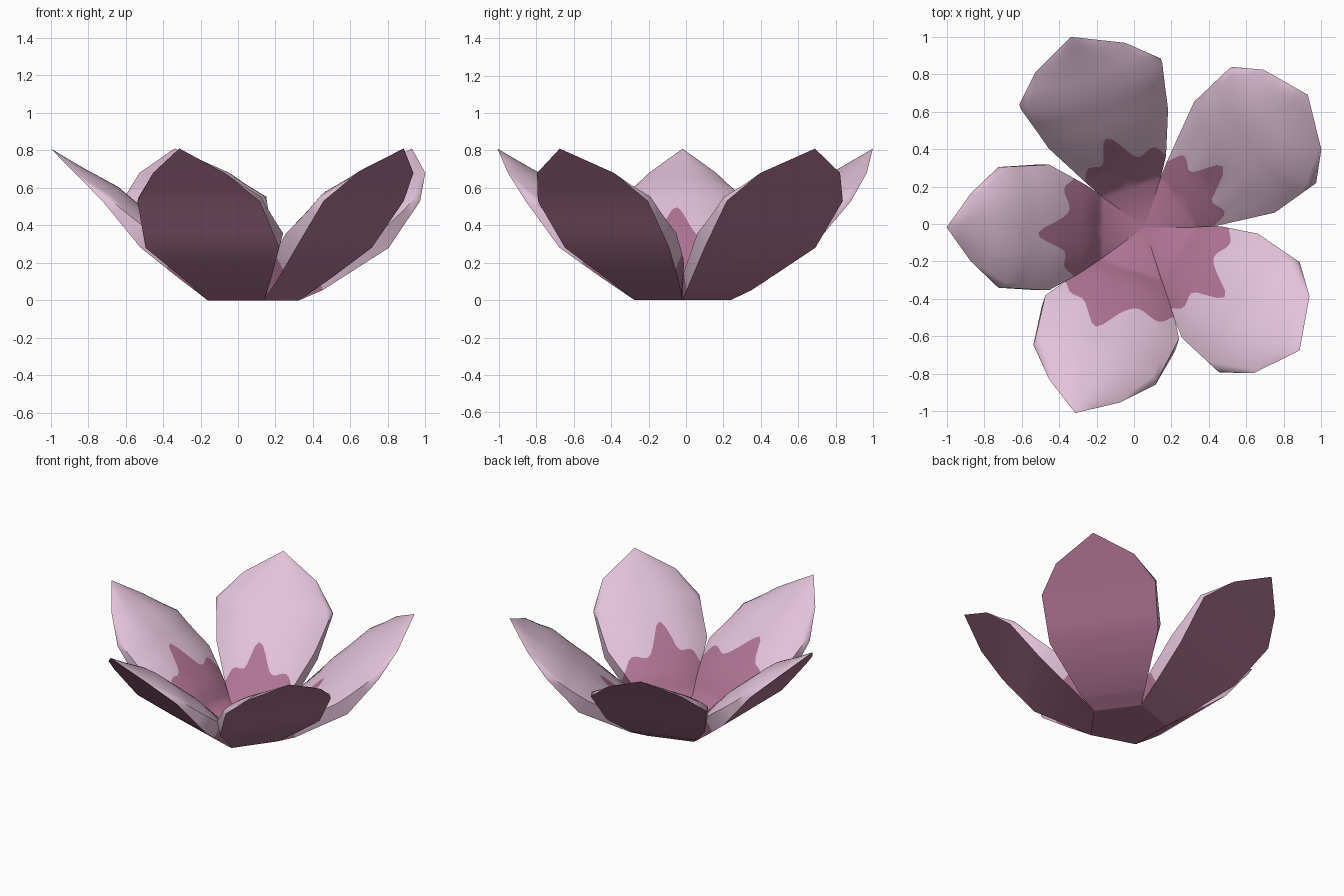
import bpy, bmesh, math
from mathutils import Vector

if "Cube" in bpy.data.objects:
    bpy.data.objects.remove(bpy.data.objects["Cube"])


def make_material(name, colour):
    mat = bpy.data.materials.new(name)
    mat.use_nodes = True
    mat.diffuse_color = (*colour, 1)
    mat.node_tree.nodes["Principled BSDF"].inputs["Base Color"].default_value = (*colour, 1)
    return mat


DEEP = make_material("deep pink", (0.434, 0.175, 0.292))
PALE = make_material("pale pink", (0.765, 0.54, 0.69))

CENTRE = Vector((0.056, -0.018, 0))
COLUMNS = 24
BASE_ROWS = 6

# Petal shape, from base to tip
LENGTH = [0.218, 0.375, 0.575, 0.78, 0.928, 1.056]
HEIGHT = [0, 0.12, 0.28, 0.53, 0.68, 0.81]
THICK_IN = [0, 0.075, 0.11, 0.085, 0.04, 0]
THICK_UP = [0.11, 0.12, 0.13, 0.075, 0.03, 0]
RIM = [0.9, 0.75, 0.6, 0.3, 0, 0]
GROW = [0, 1, 1, 1, 0.8, 0.65]
LEAN = [0, 0, 0.35, 0.6, 0.75, 1]
BASE_WIDTH = 0.159
TIP_ROWS = [0.575, 0.65, 0.71, 0.78, 0.86, 0.928, 1.0, 1.056]


def sample(q, values):
    """Linear interpolation along the petal length."""
    for i in range(len(LENGTH) - 1):
        if q <= LENGTH[i + 1] + 1e-6:
            f = (q - LENGTH[i]) / (LENGTH[i + 1] - LENGTH[i])
            return values[i] + f * (values[i + 1] - values[i])
    return values[-1]


def petal_point(q, v, angle, widths, grow=0, lean=0, inner=True):
    """Point on the domed inner or flat outer face; v runs across from -1 to 1."""
    thick = 1 - (1 - sample(q, RIM)) * abs(v) ** 2.5 if inner else 0
    r = q + grow * sample(q, GROW) - thick * sample(q, THICK_IN)
    t = v * sample(q, [BASE_WIDTH, *widths, 0]) + lean * sample(q, LEAN)
    z = sample(q, HEIGHT) + thick * sample(q, THICK_UP)
    c, s = math.cos(angle), math.sin(angle)
    return CENTRE + Vector((r * c - t * s, r * s + t * c, z))


def add_petal(bm, degrees, grow, lean, widths, throat, lobe):
    shape = (math.radians(degrees), widths, grow, lean)

    def column(v, inner):
        # Wavy edge of the dark throat, with one long lobe
        edge = throat + 0.06 * (1 - v * v) + 0.14 * math.exp(-((v - lobe) / 0.22) ** 2)
        edge += 0.022 * math.cos(v * 3 * math.pi)
        rows = [LENGTH[0] + (edge - LENGTH[0]) * k / BASE_ROWS for k in range(BASE_ROWS + 1)]
        rows += [max(q, edge + 0.03 * (k + 1)) for k, q in enumerate(TIP_ROWS)]
        return [bm.verts.new(petal_point(q, v, *shape, inner=inner)) for q in rows]

    # Outer edge, rim, inner face, rim, outer edge
    columns = [column(-1, False)]
    columns += [column(2 * j / COLUMNS - 1, True) for j in range(COLUMNS + 1)]
    columns.append(column(1, False))
    for a, b in zip(columns, columns[1:]):
        for k in range(len(a) - 1):
            face = bm.faces.new((a[k], b[k], b[k + 1], a[k + 1]))
            face.normal_flip()
            face.material_index = 0 if k < BASE_ROWS else 1
            face.normal_flip()
    # Flat outer face joining the two edges
    a, b = columns[0], columns[-1]
    for k in range(len(a) - 1):
        bm.faces.new((a[k], a[k + 1], b[k + 1], b[k]))


# Petals: direction, extra length, lean, half widths, throat length, lobe
PETALS = [
    (36, 0.1, 0.06, (0.283, 0.366, 0.383, 0.263), 0.31, 0.0),
    (108, 0.05, 0.06, (0.25, 0.335, 0.397, 0.252), 0.36, 0.1),
    (180, 0, 0, (0.23, 0.335, 0.322, 0.18), 0.46, 0.14),
    (252, 0, -0.045, (0.25, 0.375, 0.343, 0.2), 0.49, -0.22),
    (324, 0, -0.045, (0.24, 0.344, 0.363, 0.254), 0.45, -0.1),
]
bm = bmesh.new()
for petal in PETALS:
    add_petal(bm, *petal)

# Flower centre: shallow dish above a flat five-sided base
corners = []
top = bm.verts.new(CENTRE + Vector((0, 0, 0.09)))
for petal in PETALS:
    angle, widths = math.radians(petal[0]), petal[3]
    ring = [bm.verts.new(petal_point(LENGTH[0], 2 * j / COLUMNS - 1, angle, widths))
            for j in range(COLUMNS + 1)]
    corners.append(petal_point(LENGTH[0], -1, angle, widths, inner=False))
    for a, b in zip(ring, ring[1:]):
        bm.faces.new((top, a, b))
bm.faces.new([bm.verts.new(co) for co in reversed(corners)])

# Join the parts into one smooth blossom
bmesh.ops.remove_doubles(bm, verts=bm.verts, dist=1e-5)
bmesh.ops.recalc_face_normals(bm, faces=bm.faces)
mesh = bpy.data.meshes.new("blossom")
bm.to_mesh(mesh)
bm.free()
mesh.materials.append(DEEP)
mesh.materials.append(PALE)
blossom = bpy.data.objects.new("blossom", mesh)
bpy.context.collection.objects.link(blossom)
bpy.ops.object.select_all(action="DESELECT")
blossom.select_set(True)
bpy.context.view_layer.objects.active = blossom
bpy.ops.object.shade_smooth_by_angle(angle=math.radians(60))
